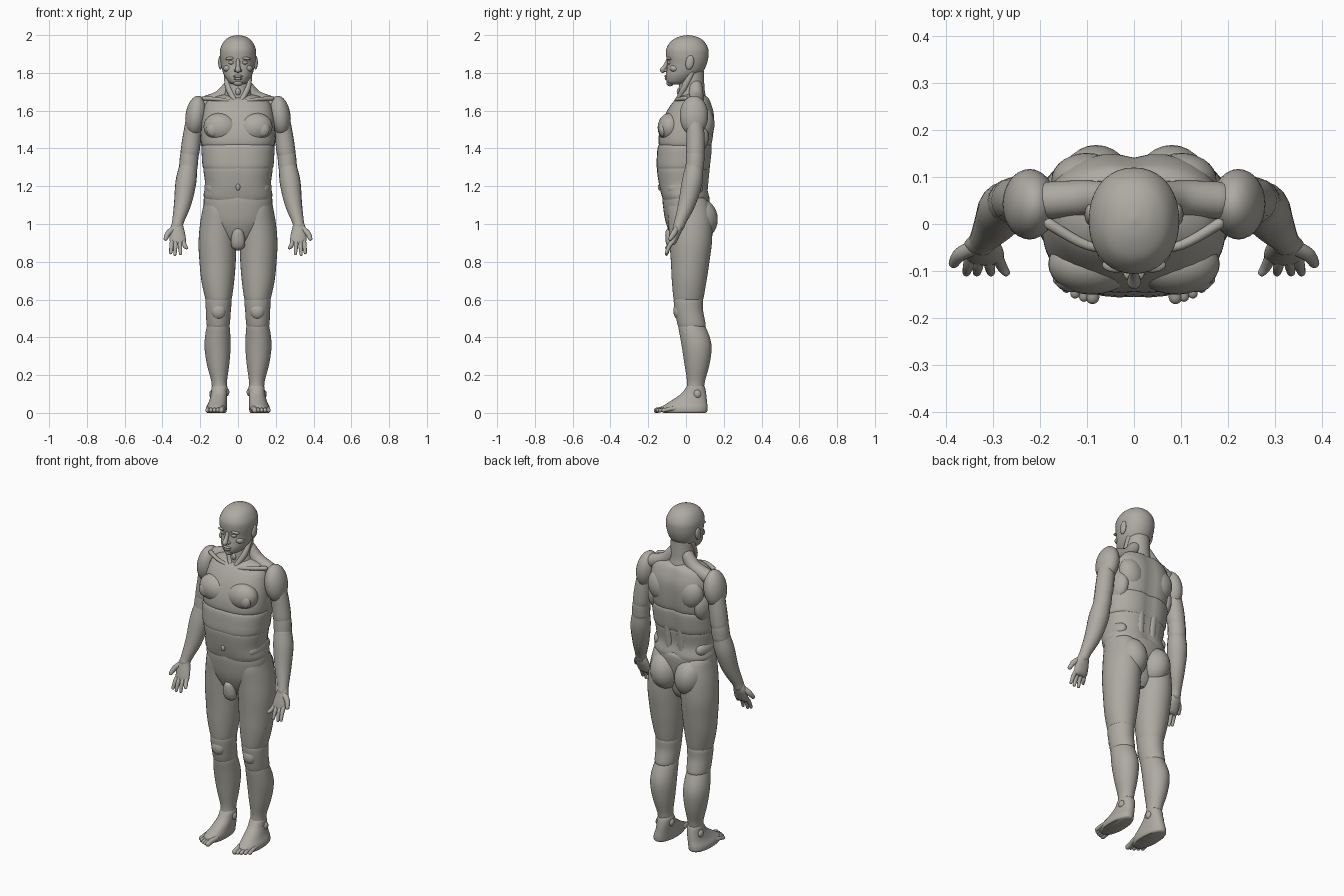
import bpy
import bmesh
from math import cos, sin, pi, exp, radians
from mathutils import Vector, Matrix

CM = 0.01          # all measurements below are in hundredths of a unit
SIDES = (("left", 1), ("right", -1))

default_cube = bpy.data.objects.get("Cube")
if default_cube:
    bpy.data.objects.remove(default_cube, do_unlink=True)

stone = bpy.data.materials.new("warm_grey_stone")
stone.use_nodes = True
stone_colour = (0.42, 0.405, 0.36, 1)
stone.diffuse_color = stone_colour
shader = next(n for n in stone.node_tree.nodes if n.type == 'BSDF_PRINCIPLED')
shader.inputs["Base Color"].default_value = stone_colour
shader.inputs["Roughness"].default_value = 0.7

parts = []


def finish(name, bm, side=1):
    """Turn a bmesh in centi-units into a named object, flipped for the right side."""
    bm.transform(Matrix.Diagonal((CM * side, CM, CM, 1)))
    bmesh.ops.recalc_face_normals(bm, faces=bm.faces)
    mesh = bpy.data.meshes.new(name)
    bm.to_mesh(mesh)
    bm.free()
    mesh.materials.append(stone)
    obj = bpy.data.objects.new(name, mesh)
    bpy.context.collection.objects.link(obj)
    parts.append(obj)
    return obj


def smooth_rows(rows, steps):
    """Catmull-Rom interpolation through rows of numbers."""
    rows = [Vector(r) for r in rows]
    padded = [rows[0]] + rows + [rows[-1]]
    result = []
    for a, b, c, d in zip(padded, padded[1:], padded[2:], padded[3:]):
        for k in range(steps):
            t = k / steps
            result.append(b + (c - a) * (t / 2)
                          + (a * 2 - b * 5 + c * 4 - d) * (t * t / 2)
                          + (b * 3 - a - c * 3 + d) * (t ** 3 / 2))
    return result + [rows[-1]]


def skin(name, rings, side=1):
    """Bridge rings of points into a closed body."""
    bm = bmesh.new()
    loops = [[bm.verts.new(p) for p in ring] for ring in rings]
    count = len(loops[0])
    for low, high in zip(loops, loops[1:]):
        for i in range(count):
            j = (i + 1) % count
            bm.faces.new((low[i], low[j], high[j], high[i]))
    bm.faces.new(loops[0])
    bm.faces.new(loops[-1])
    return finish(name, bm, side)


def loft(name, rows, side=1, square=2.0, groove=None, count=36, steps=5):
    """Stack level ovals; each row is (x, y, z, half width, half depth)."""
    rings = []
    for x, y, z, width, depth in smooth_rows(rows, steps):
        ring = []
        for i in range(count):
            a = 2 * pi * i / count
            c, s = cos(a), sin(a)
            r = (abs(c) ** square + abs(s) ** square) ** (-1 / square)
            if groove:
                r *= 1 - groove(s, c)
            ring.append(Vector((x + width * r * c, y + depth * r * s, z)))
        rings.append(ring)
    return skin(name, rings, side)


def tube(name, rows, side=1, count=18, steps=5):
    """Round limb along a path of (x, y, z, radius) with rounded ends."""
    path = smooth_rows(rows, steps)
    centres = [p.to_3d() for p in path]
    radii = [p[3] for p in path]
    start = (centres[0] - centres[1]).normalized() * radii[0]
    end = (centres[-1] - centres[-2]).normalized() * radii[-1]
    tips = [(0.45, 0.89), (0.75, 0.66), (0.95, 0.3)]
    first = [(centres[0] + start * h, radii[0] * w) for h, w in reversed(tips)]
    last = [(centres[-1] + end * h, radii[-1] * w) for h, w in tips]
    stations = first + list(zip(centres, radii)) + last
    rings = []
    for i, (centre, radius) in enumerate(stations):
        before = stations[max(i - 1, 0)][0]
        after = stations[min(i + 1, len(stations) - 1)][0]
        turn = Vector((0, 0, -1)).rotation_difference(after - before)
        rings.append([centre + turn @ Vector((cos(a) * radius, sin(a) * radius, 0))
                      for a in (2 * pi * k / count for k in range(count))])
    return skin(name, rings, side)


def blob(name, centre, radii, side=1, tilt=0, axis='Y'):
    """Ellipsoid for a muscle or a small rounded form."""
    bm = bmesh.new()
    place = (Matrix.Translation(centre) @ Matrix.Rotation(radians(tilt), 4, axis)
             @ Matrix.Diagonal((*radii, 1)))
    bmesh.ops.create_uvsphere(bm, u_segments=28, v_segments=16, radius=1, matrix=place)
    return finish(name, bm, side)


def spine_groove(s, c):
    """Hollow along the spine, with a faint line down the front."""
    line = exp(-(c / 0.17) ** 2)
    return line * (0.09 if s > 0 else 0.025)


# Head and neck
loft("head", [(0, 1, 200, 0.5, 0.5), (0, 1, 199.2, 4, 4.5), (0, 0.8, 197, 7.2, 8.5),
              (0, 0.7, 193, 9.3, 11), (0, 0.7, 189, 9.6, 11.2), (0, 0.6, 185, 9.1, 10.5),
              (0, -0.6, 181, 8.2, 9.8), (0, -2.5, 178, 7, 8.2),
              (0, -4.5, 175, 4.8, 5.6), (0, -5.2, 173.8, 2.5, 3)], square=2.15)
loft("neck", [(0, 3, 181, 6.5, 6.5), (0, 3, 176, 6.6, 6.6), (0, 3, 170, 6.8, 7),
              (0, 3.5, 164, 9, 8)])
tube("nose", [(0, -9.6, 187, 0.9), (0, -10.8, 184, 1.1), (0, -12.3, 181.5, 1.5)])
blob("upper_lip", (0, -10, 178.2), (2.7, 1.5, 0.8))
blob("lower_lip", (0, -9.8, 176.9), (2.3, 1.5, 0.8))
blob("chin", (0, -8.4, 174.8), (2.6, 2, 1.9))
blob("throat", (0, -3.6, 170), (1.4, 1.3, 2))

for label, s in SIDES:
    # Face details
    blob(label + "_eye", (3.4, -8.6, 185.5), (1.7, 1.4, 1.1), s)
    blob(label + "_brow", (3.8, -8.7, 187.7), (3, 1.6, 0.9), s, 8)
    blob(label + "_cheek", (5.2, -6, 182.5), (2.6, 2.7, 2), s, 15)
    blob(label + "_nostril", (1.3, -10.6, 181.3), (0.9, 1.2, 0.8), s)
    blob(label + "_ear", (9.3, 2, 185.5), (1.2, 2.2, 3.8), s, -10, 'X')
    tube(label + "_neck_muscle", [(6, 3, 180, 1.5), (5, -1, 172, 1.7),
                                  (1.8, -4.5, 165.5, 1.2)], s)
    tube(label + "_trapezius", [(4, 5, 173, 3.6), (9.5, 5.5, 167, 3.8),
                                (18, 5, 163.5, 4)], s)
    tube(label + "_collarbone", [(2, -5.5, 164.5, 1), (10, -4.5, 166, 1),
                                 (18, 0, 166.5, 1.2)], s)

# Torso sections
loft("chest", [(0, 4, 168.5, 8, 5), (0, 3.8, 167, 13, 8), (0, 3, 164, 17, 10.5),
               (0, 2, 158, 18.7, 13.2), (0, 0.5, 150, 19.5, 14.6),
               (0, -0.3, 143, 19.4, 14.5), (0, -0.3, 140, 18, 13)],
     square=2.4, groove=spine_groove)
loft("midriff", [(0, -0.4, 143, 17, 13), (0, -0.5, 141, 19.2, 14.6),
                 (0, -1, 135, 19.1, 14.7), (0, -1.4, 130, 18.6, 14.3),
                 (0, -1.4, 128, 17, 13)], square=2.4, groove=spine_groove)
loft("abdomen", [(0, -1.5, 131.5, 17, 13), (0, -1.6, 129, 18.3, 14),
                 (0, -1.5, 121, 17.4, 13), (0, -0.3, 115, 18.2, 12.8),
                 (0, 0, 112, 17, 12)], square=2.35, groove=spine_groove)
loft("pelvis", [(0, 0, 116, 16, 11), (0, 0, 114, 18, 12.4), (0, 0, 108, 17.8, 12),
                (0, 0, 100, 15, 10.5), (0, 1, 92, 9, 8), (0, 2, 88, 4, 5)], square=2.2)
blob("navel", (0, -14, 119.5), (1.2, 0.9, 1.7))
loft("groin", [(0, -7, 98, 1.5, 2), (0, -8, 96, 2.8, 2.8), (0, -7.8, 91, 3.8, 3),
               (0, -7, 87.5, 3.2, 2.6), (0, -6.5, 86, 1, 1)])

for label, s in SIDES:
    # Torso muscles
    blob(label + "_pectoral", (9, -8.5, 151), (9.3, 6.5, 7.7), s, -12)
    blob(label + "_nipple_pad", (13, -12.2, 150), (3.7, 2.3, 3.9), s)
    blob(label + "_shoulder_blade", (10, 9.3, 153), (7.5, 5.8, 9), s, 12)
    blob(label + "_side_muscle", (15, 3, 146), (5, 9, 10), s)
    blob(label + "_oblique", (13.5, -0.5, 119), (4.3, 9.5, 5.5), s)
    tube(label + "_spine_muscle", [(4, 8.5, 114, 2.6), (4.2, 9.2, 125, 2.9),
                                   (4.5, 10.5, 140, 2.9), (4, 11, 152, 2.4)], s)
    blob(label + "_buttock", (8, 7.3, 102.5), (8.3, 9.5, 11), s, 8)

    # Legs
    loft(label + "_thigh", [(11.5, 1, 115, 4.5, 7), (10.5, 1.2, 113, 7.2, 9.5),
                            (10, 1.5, 108, 8.7, 11.3), (10.3, 2.3, 100, 9.8, 11.6),
                            (10.9, 2.5, 90, 10, 11.2), (10.8, 2.2, 80, 9.6, 10.2),
                            (10.7, 1.7, 70, 8.7, 9.2), (10.3, 1.3, 60.5, 7, 7.9),
                            (10.3, 1.3, 59, 6, 7)], s)
    loft(label + "_knee", [(10.3, 1.3, 61, 6, 7), (10.3, 1.3, 59.5, 6.9, 7.8),
                           (10.4, 1.6, 54, 6.6, 7.5), (10.5, 3, 46.5, 6.1, 7.4),
                           (10.5, 3, 45, 5.2, 6.4)], s)
    blob(label + "_kneecap", (10.3, -3.7, 54), (4, 3, 4.6), s)
    loft(label + "_shin", [(10.5, 3, 47, 5.2, 6.4), (10.5, 3.2, 45.5, 6.1, 7.2),
                           (10.8, 5, 39, 6.8, 7.9), (10.8, 5.8, 33, 6.8, 7.7),
                           (10.5, 5.8, 25, 5.8, 6.5), (10, 5.3, 17, 4.2, 4.8),
                           (9.8, 4.8, 12, 4, 4.6)], s)
    # Feet
    loft(label + "_foot", [(9.8, 5, 15, 3.5, 4), (9.8, 5, 13.5, 4.2, 5),
                           (10, 4, 10, 4.3, 6.7), (10.6, 1.3, 6, 4.8, 9.8),
                           (11.3, -0.8, 3, 5.5, 12.2), (11.5, -0.8, 0.8, 5.4, 12),
                           (11.5, -0.8, 0, 4.8, 11)], s, square=2.2)
    blob(label + "_inner_ankle", (6, 5, 11), (1.4, 2, 2.2), s)
    blob(label + "_outer_ankle", (13.8, 6, 10), (1.4, 2, 2.2), s)
    for toe, shift in enumerate((0, 0.1, 0.8, 2, 3.7)):
        size = 1.6 if toe == 0 else 1.15
        x = 8.6 + 1.85 * toe
        tube(f"{label}_toe_{toe + 1}", [(x - 0.4, -9 + shift, 2.4, size),
                                        (x, -12.5 + shift, 2, size * 0.9),
                                        (x + 0.2, -15.6 + shift, 1.3, size * 0.9)], s)

    # Arms
    blob(label + "_deltoid", (22.2, 4.2, 157.3), (5.6, 7.5, 10.7), s, -8)
    tube(label + "_upper_arm", [(22.8, 4.5, 156, 4.6), (24.4, 5, 146, 4.9),
                                (25.3, 5, 139, 5), (25.8, 5, 136, 4.7)], s)
    tube(label + "_elbow", [(25.3, 5, 139, 4.6), (25.9, 4.9, 135, 4.9),
                            (26.3, 4.6, 130, 4.9)], s)
    tube(label + "_forearm", [(26.4, 4.4, 130, 4.8), (27.6, 3.2, 122, 5.5),
                              (29.3, 0.5, 111, 4.6), (31.6, -2.8, 102, 3.2),
                              (32.2, -3.8, 99, 3)], s)
    # Hands, palms facing forward
    loft(label + "_palm", [(32.2, -3.8, 101, 2.6, 2.2), (32.3, -4.6, 97, 3.8, 2.6),
                           (32, -6, 93, 4.3, 2.3), (31.8, -7, 90, 4.1, 1.8),
                           (31.8, -7.3, 89, 3, 1)], s, count=24)
    tube(label + "_thumb", [(34.2, -5, 97.5, 1.6), (37, -6.5, 95, 1.5),
                            (38.3, -8.3, 92.2, 1.1)], s)
    fingers = (("index", 34.8, 35.6, 84.8), ("middle", 32.9, 33.4, 84),
               ("ring", 31, 30.4, 84.3), ("little", 29.2, 27.2, 87.4))
    for finger, base, tip, reach in fingers:
        tube(f"{label}_{finger}_finger", [(base, -6.5, 91.5, 1.2),
                                          ((base + tip) / 2, -8.8, 88.5, 1.15),
                                          (tip, -10.3, reach, 0.85)], s)

# Smooth shading with crisp seams
bpy.ops.object.select_all(action='DESELECT')
for part in parts:
    part.select_set(True)
bpy.context.view_layer.objects.active = parts[0]
bpy.ops.object.shade_smooth_by_angle(angle=radians(40))
